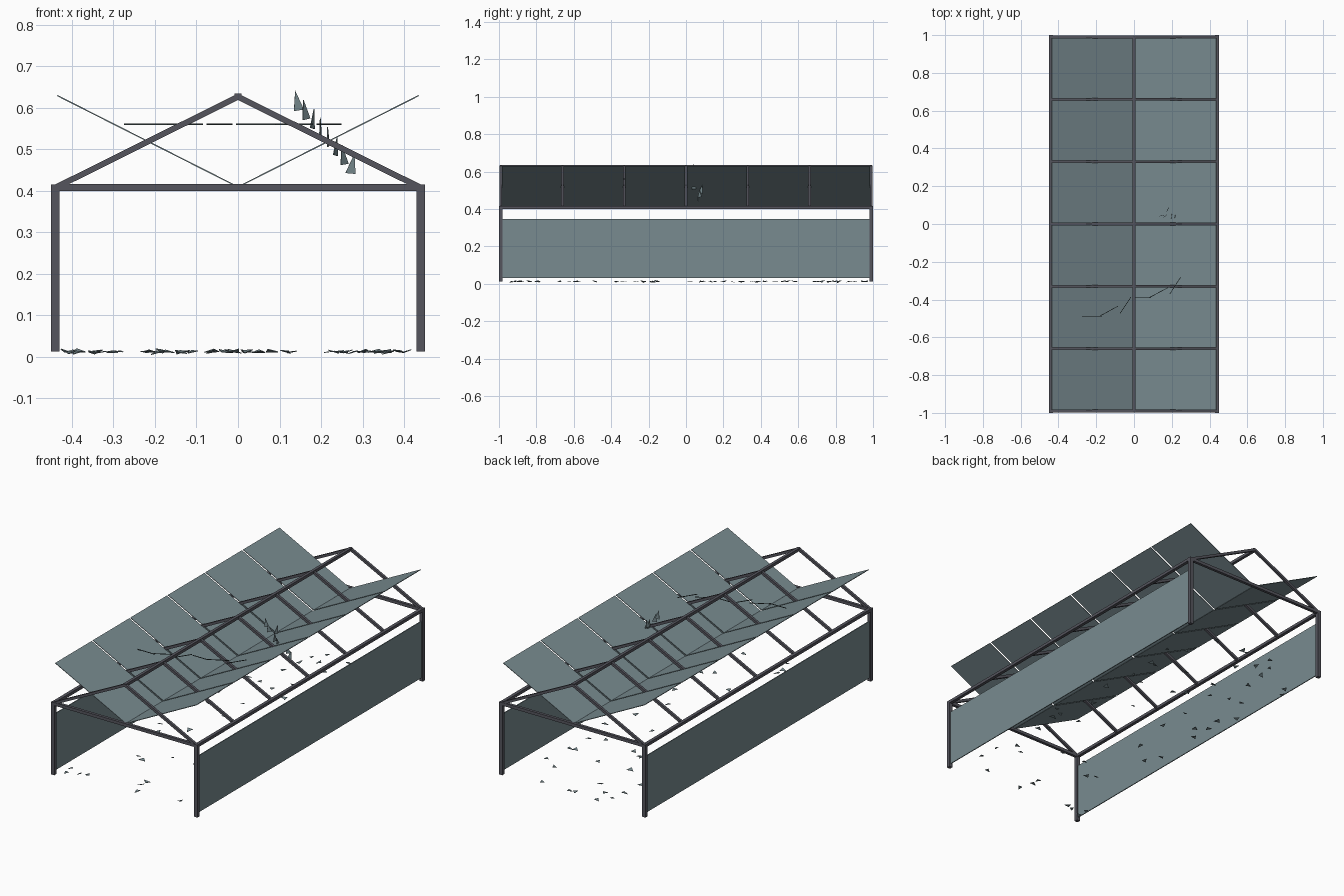
import bpy, bmesh, math, random
from mathutils import Vector, Matrix, Euler

if "Cube" in bpy.data.objects:
    bpy.data.objects.remove(bpy.data.objects["Cube"])

random.seed(4)


def material(name, rgb):
    m = bpy.data.materials.new(name)
    m.diffuse_color = (*rgb, 1)
    m.use_nodes = True
    m.node_tree.nodes["Principled BSDF"].inputs["Base Color"].default_value = m.diffuse_color
    return m


frame_mat = material("frame_metal", (0.09, 0.09, 0.11))
glass_mat = material("grey_glass", (0.19, 0.26, 0.28))
crack_mat = material("crack_dark", (0.04, 0.06, 0.06))


def finish(bm, name, mat):
    me = bpy.data.meshes.new(name)
    bm.to_mesh(me)
    bm.free()
    me.materials.append(mat)
    ob = bpy.data.objects.new(name, me)
    bpy.context.collection.objects.link(ob)
    return ob


def box(name, centre, size, mat, tilt=0.0):
    bm = bmesh.new()
    bmesh.ops.create_cube(bm, size=1, matrix=Matrix.Translation(centre)
                          @ Matrix.Rotation(tilt, 4, 'Y')
                          @ Matrix.Diagonal((*size, 1)))
    return finish(bm, name, mat)


def bar(name, a, b, w, h, mat):
    a, b = Vector(a), Vector(b)
    d = b - a
    bm = bmesh.new()
    bmesh.ops.create_cube(bm, size=1, matrix=Matrix.Translation((a + b) / 2)
                          @ d.to_track_quat('X', 'Z').to_matrix().to_4x4()
                          @ Matrix.Diagonal((d.length, w, h, 1)))
    return finish(bm, name, mat)


def add_shard(bm, loc, rot, w, h, t=0.002):
    # thin triangular prism
    M = Matrix.Translation(loc) @ Euler(rot).to_matrix().to_4x4()
    skew = random.uniform(-0.3, 0.3) * w
    pts = [(-w / 2, -h / 2), (w / 2, -h / 2), (skew, h / 2)]
    lo = [bm.verts.new(M @ Vector((x, y, -t / 2))) for x, y in pts]
    hi = [bm.verts.new(M @ Vector((x, y, t / 2))) for x, y in pts]
    bm.faces.new(lo[::-1])
    bm.faces.new(hi)
    for i in range(3):
        j = (i + 1) % 3
        bm.faces.new((lo[i], lo[j], hi[j], hi[i]))


HX, HY, EAVE, RIDGE = 0.44, 0.99, 0.407, 0.626
slope = math.atan2(0.22, 0.435)

# corner posts, end tie beams, eave beams, ridge
for sx in (-1, 1):
    for sy in (-1, 1):
        box("corner_post", (sx * HX, sy * HY, 0.2135), (0.02, 0.02, 0.403), frame_mat)
    box("eave_beam", (sx * HX, 0, EAVE), (0.018, 2 * HY, 0.016), frame_mat)
    box("side_wall_glass", (sx * HX, 0, 0.188), (0.005, 1.97, 0.315), glass_mat)
for sy in (-1, 1):
    box("end_tie_beam", (0, sy * HY, EAVE), (2 * HX, 0.016, 0.017), frame_mat)
box("ridge_beam", (0, 0, RIDGE), (0.016, 2 * HY + 0.01, 0.016), frame_mat)

# rafters
for i in range(7):
    y = -HY + i * 0.33
    for sx in (-1, 1):
        bar("rafter", (0, y, RIDGE), (sx * HX, y, EAVE), 0.014, 0.014, frame_mat)

# roof panes, swung open into a valley
for i in range(6):
    y = -0.825 + i * 0.33
    for sx in (-1, 1):
        box("roof_pane", (sx * 0.218, y, 0.519), (0.487, 0.32, 0.003),
            glass_mat, -sx * slope)

# crack lines
Z = 0.56
for a, b in [((-0.275, -0.49), (-0.17, -0.49)), ((-0.18, -0.487), (-0.085, -0.435)),
             ((-0.075, -0.475), (-0.015, -0.385)), ((-0.005, -0.39), (0.09, -0.39)),
             ((0.08, -0.39), (0.18, -0.337)), ((0.19, -0.37), (0.248, -0.28))]:
    bar("crack_line", (*a, Z), (*b, Z), 0.003, 0.003, crack_mat)

# upright shards of a broken pane
bm = bmesh.new()
for i in range(8):
    t = i / 7
    add_shard(bm, (0.143 + 0.13 * t, 0.03 + 0.055 * random.random(), 0.617 - 0.152 * t),
              (math.pi / 2, random.uniform(-0.2, 0.2), 0.2 + 1.2 * math.sin(math.pi * t)),
              0.025, 0.048)
finish(bm, "broken_pane_shards", glass_mat)

# shards scattered on the floor
bm = bmesh.new()
for i in range(60):
    s = random.uniform(0.02, 0.032)
    add_shard(bm, (random.uniform(-0.42, 0.42), random.uniform(-0.97, 0.97), 0.014),
              (random.uniform(-0.3, 0.3), random.uniform(-0.3, 0.3),
               random.uniform(0, 6.28)), s, s)
low = min(v.co.z for v in bm.verts)
bmesh.ops.translate(bm, verts=bm.verts, vec=(0, 0, 0.004 - low))
finish(bm, "floor_shards", glass_mat)
